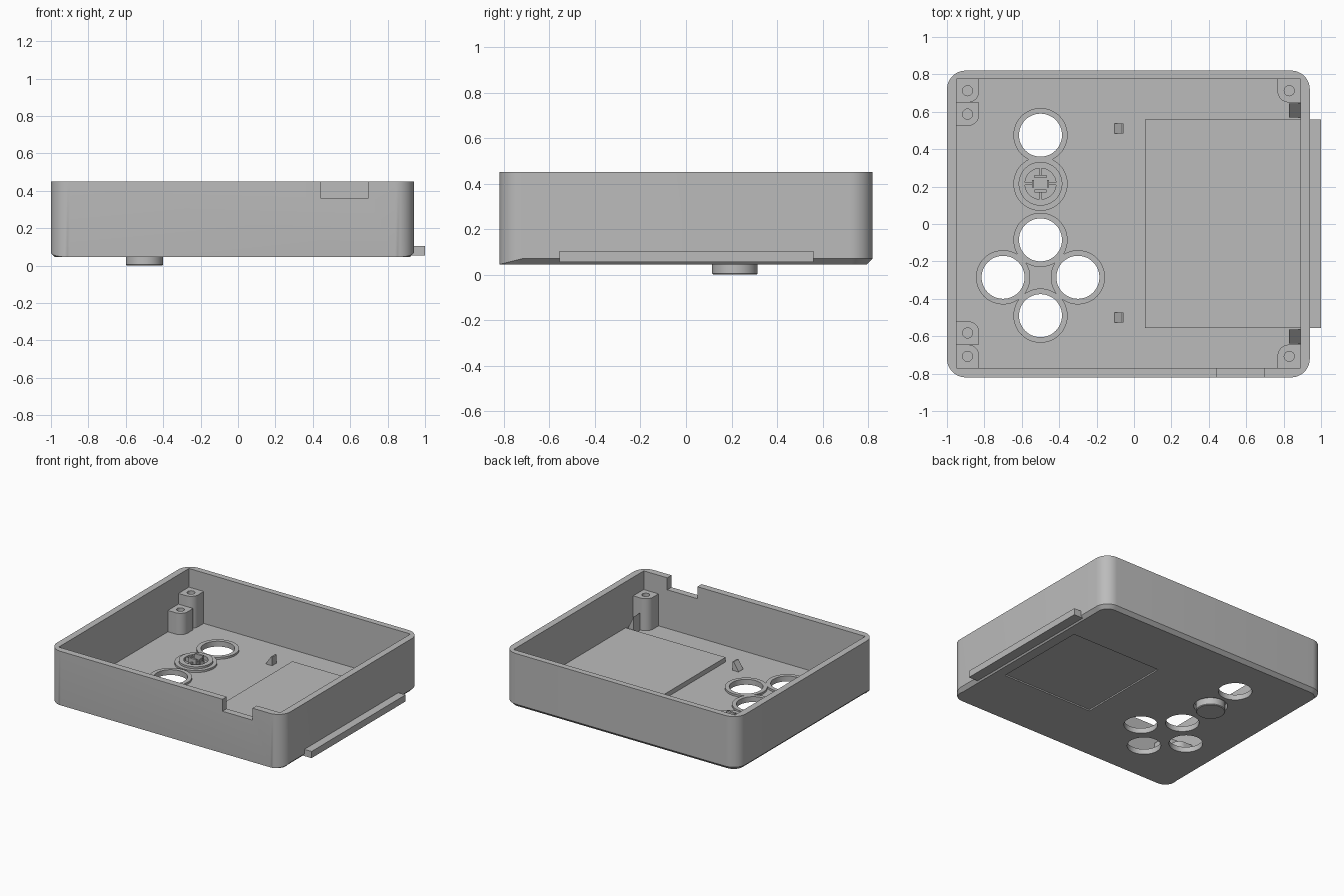
import bpy, bmesh, math
from mathutils import Vector

if "Cube" in bpy.data.objects:
    bpy.data.objects.remove(bpy.data.objects["Cube"])

grey = bpy.data.materials.new("grey plastic")
grey.diffuse_color = (0.5, 0.5, 0.5, 1)
grey.use_nodes = True
grey.node_tree.nodes["Principled BSDF"].inputs["Base Color"].default_value = grey.diffuse_color

FLOOR = 0.07
HOLES = [(-0.5, 0.475), (-0.5, 0.215), (-0.5, -0.085), (-0.7, -0.285), (-0.3, -0.285), (-0.5, -0.49)]


def finish(name, bm, smooth=True):
    bmesh.ops.remove_doubles(bm, verts=bm.verts, dist=1e-5)
    bmesh.ops.recalc_face_normals(bm, faces=bm.faces)
    me = bpy.data.meshes.new(name)
    bm.to_mesh(me)
    bm.free()
    ob = bpy.data.objects.new(name, me)
    bpy.context.collection.objects.link(ob)
    me.materials.append(grey)
    if smooth:
        shade(ob)
    return ob


def shade(ob):
    bpy.ops.object.select_all(action='DESELECT')
    ob.select_set(True)
    bpy.context.view_layer.objects.active = ob
    bpy.ops.object.shade_smooth_by_angle(angle=math.radians(30))


def loft(name, rings, smooth=True):
    """Closed solid through matching rings of points."""
    bm = bmesh.new()
    vs = [[bm.verts.new(p) for p in r] for r in rings]
    n = len(vs[0])
    for a, b in zip(vs, vs[1:]):
        for i in range(n):
            j = (i + 1) % n
            bm.faces.new((a[i], a[j], b[j], b[i]))
    bm.faces.new(vs[0][::-1])
    bm.faces.new(vs[-1])
    return finish(name, bm, smooth)


def box(name, x0, x1, y0, y1, z0, z1):
    pts = [(x0, y0), (x1, y0), (x1, y1), (x0, y1)]
    return loft(name, [[(x, y, z) for x, y in pts] for z in (z0, z1)], False)


def lathe(name, cx, cy, profile, n=48, closed=False):
    def ring(r, z):
        return [(cx + r * math.cos(2 * math.pi * i / n), cy + r * math.sin(2 * math.pi * i / n), z) for i in range(n)]
    if not closed:
        return loft(name, [ring(r, z) for r, z in profile])
    bm = bmesh.new()
    vs = [[bm.verts.new(p) for p in ring(r, z)] for r, z in profile]
    for k in range(len(vs)):
        a, b = vs[k], vs[(k + 1) % len(vs)]
        for i in range(n):
            j = (i + 1) % n
            bm.faces.new((a[i], a[j], b[j], b[i]))
    return finish(name, bm)


def cut(ob, cutters):
    for c in cutters:
        c.hide_render = True
        m = ob.modifiers.new("cut", 'BOOLEAN')
        m.operation, m.solver, m.object = 'DIFFERENCE', 'EXACT', c
        bpy.context.view_layer.objects.active = ob
        bpy.ops.object.modifier_apply(modifier=m.name)
        bpy.data.objects.remove(c)
    shade(ob)


# Case: rounded box, lower edge chamfered except along the front
R = 0.1
base, edge, rim = [], [], []
for cx, cy, a0 in ((0.84, 0.72, 0), (-0.9, 0.72, 90), (-0.9, -0.72, 180), (0.84, -0.72, 270)):
    for k in range(13):
        a = math.radians(a0 + 90 * k / 12)
        n = Vector((math.cos(a), math.sin(a), 0))
        p = Vector((cx, cy, 0)) + n * R
        c = 0.025 * max(0, min(1, (p.y + 0.82) / R))
        base.append(p - n * c + Vector((0, 0, 0.045)))
        edge.append(p + Vector((0, 0, 0.045 + max(c, 0.0005))))
        rim.append(p + Vector((0, 0, 0.45)))
case = loft("case_shell", [base, edge, rim], False)
cutters = [box("cavity_cutter", -0.95, 0.89, -0.77, 0.775, FLOOR, 0.6),
           box("port_cutter", 0.445, 0.695, -0.9, -0.7, 0.36, 0.6),
           box("window_cutter", 0.09, 0.84, -0.365, 0.365, 0.0, 0.09)]
cutters += [lathe("hole_cutter", x, y, [(0.115, 0), (0.115, 0.2)]) for x, y in HOLES]
cut(case, cutters)

# Raised collars around the button holes
for x, y in HOLES:
    lathe("hole_collar", x, y, [(0.115, 0.06), (0.145, 0.06), (0.145, 0.085), (0.115, 0.085)], closed=True)

# Display plate, sliding out through the right wall
box("display_plate", 0.06, 1.0, -0.555, 0.56, 0.055, 0.105)

# Button with hollow back and cross-shaped holder
bx, by = HOLES[1]
lathe("button", bx, by, [(0.095, 0), (0.1, 0.005), (0.1, 0.085), (0.117, 0.085), (0.117, 0.1),
                         (0.083, 0.1), (0.083, 0.07)])
for s in (-1, 1):
    box("button_tab_y", bx - 0.033, bx + 0.033, by + s * 0.038 - 0.008, by + s * 0.038 + 0.008, 0.065, 0.125)
    box("button_tab_x", bx + s * 0.04 - 0.005, bx + s * 0.04 + 0.005, by - 0.02, by + 0.02, 0.065, 0.115)
    xa, xb = sorted((bx + s * 0.04, bx + s * 0.085))
    box("button_rib_x", xa, xb, by - 0.006, by + 0.006, 0.065, 0.1)
    ya, yb = sorted((by + s * 0.04, by + s * 0.085))
    box("button_rib_y", bx - 0.006, bx + 0.006, ya, yb, 0.065, 0.1)


# Screw posts: square with one rounded corner facing inward
def post(name, cx, cy, sx, sy, top):
    h, r = 0.0625, 0.06
    pts = [(-h, -h), (h, -h)]
    pts += [(h - r + r * math.cos(math.radians(a)), h - r + r * math.sin(math.radians(a))) for a in range(0, 91, 10)]
    pts += [(-h, h)]
    ob = loft(name, [[(cx + sx * x, cy + sy * y, z) for x, y in pts] for z in (0.06, top)], False)
    cut(ob, [lathe("screw_cutter", cx, cy, [(0.027, 0.09), (0.027, 0.5)], 24)])


for s in (-1, 1):
    yo = 0.0025
    post("corner_post_left", -0.89, yo + s * 0.71, 1, -s, 0.31)
    post("inner_post_left", -0.89, yo + s * 0.585, 1, -s, 0.23)
    post("corner_post_right", 0.83, yo + s * 0.71, -1, -s, 0.31)


# Wedge clips holding the display
def wedge(name, prof, y0, y1):
    loft(name, [[(x, y, z) for x, z in prof] for y in (y0, y1)], False)


for s in (-1, 1):
    wedge("small_clip", [(-0.105, 0.06), (-0.055, 0.06), (-0.055, 0.135), (-0.065, 0.135), (-0.105, 0.075)],
          s * 0.505 - 0.022, s * 0.505 + 0.032)
    wedge("wall_clip", [(0.83, 0.06), (0.89, 0.06), (0.89, 0.075), (0.83, 0.2)],
          s * 0.605 - 0.035, s * 0.605 + 0.04)
